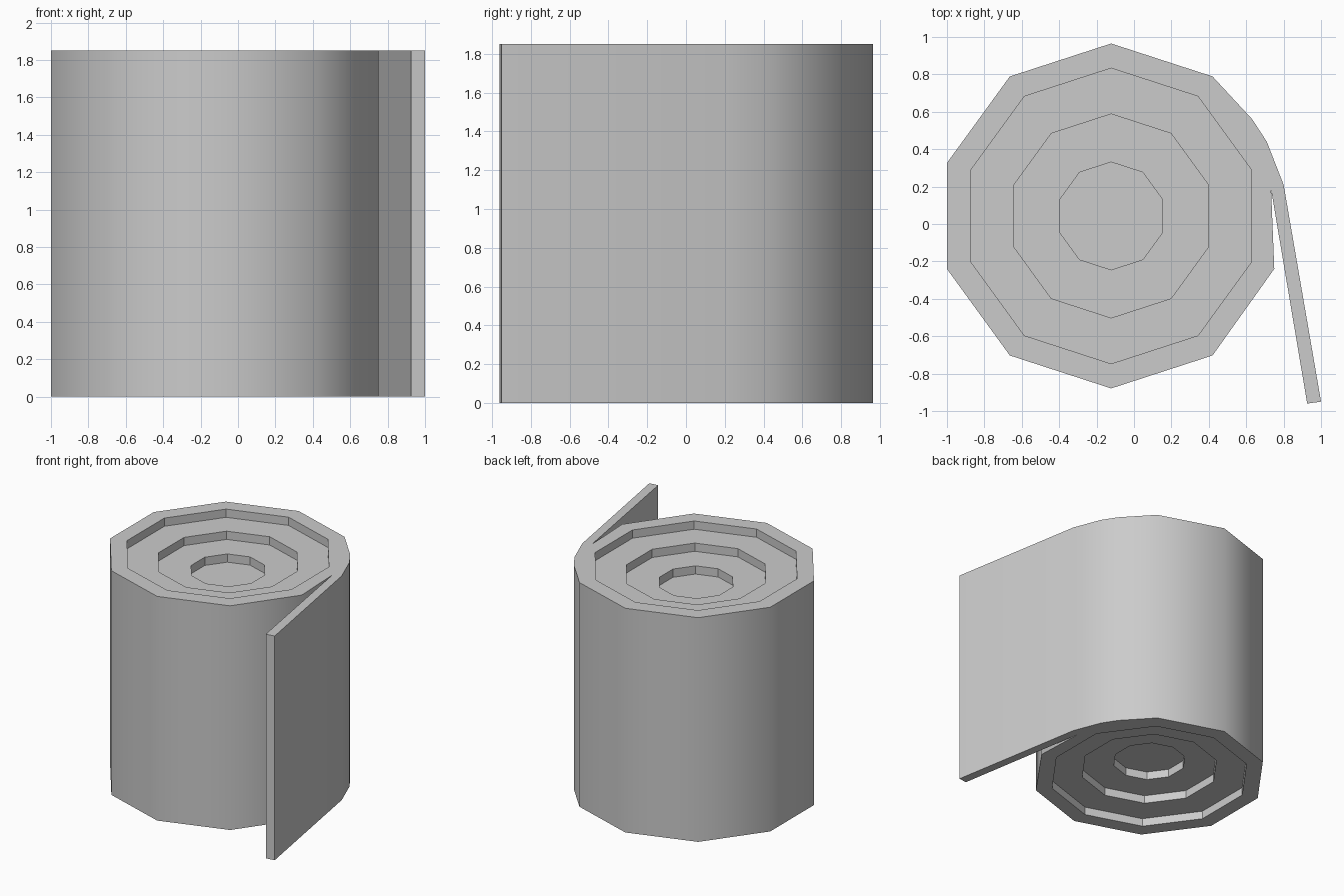
import bpy, bmesh
from math import radians, sin, cos, pi

if "Cube" in bpy.data.objects:
    bpy.data.objects.remove(bpy.data.objects["Cube"])

HEIGHT, STEP = 1.85, 0.068
CX, CY = -0.122, 0.043          # axis of the roll
RADII = [0.79, 0.545, 0.288]    # stepped recesses, outside to inside


def decagon(radius):
    return [(CX + radius * cos(pi / 2 + i * pi / 5),
             CY + radius * sin(pi / 2 + i * pi / 5)) for i in range(10)]


def add_loop(bm, points, z):
    verts = [bm.verts.new((x, y, z)) for x, y in points]
    edges = [bm.edges.new((verts[i - 1], verts[i])) for i in range(len(verts))]
    return verts, edges


def wall(bm, a, b, smooth=False):
    for i in range(len(a)):
        bm.faces.new((a[i - 1], a[i], b[i], b[i - 1])).smooth = smooth


# Outline: decagon whose right corner peels away into the loose sheet
loose_end = [(0.75, -0.24), (0.733, 0.185), (0.926, -0.96), (1.0, -0.95),
             (0.80, 0.21), (0.71, 0.44), (0.632, 0.56)]
outer = decagon(0.922)
outline = outer[:7] + loose_end + outer[9:]

bm = bmesh.new()
rims = []
for z, inward in ((0, 1), (HEIGHT, -1)):
    # Flat end of the outer layer, down to the first recess
    rim, rim_edges = add_loop(bm, outline, z)
    rims.append(rim)
    upper, upper_edges = add_loop(bm, decagon(RADII[0]), z)
    bmesh.ops.triangle_fill(bm, use_beauty=True, edges=rim_edges + upper_edges)
    # Stepped rings sinking towards the middle
    for i, radius in enumerate(RADII):
        depth = z + inward * STEP * (i + 1)
        lower, _ = add_loop(bm, decagon(radius), depth)
        wall(bm, upper, lower)
        if i + 1 < len(RADII):
            upper, _ = add_loop(bm, decagon(RADII[i + 1]), depth)
            wall(bm, lower, upper)
        else:
            bm.faces.new(lower)

# Smooth outer side of the roll and loose sheet
wall(bm, rims[0], rims[1], smooth=True)
bmesh.ops.recalc_face_normals(bm, faces=bm.faces)
for e in bm.edges:
    if len(e.link_faces) == 2 and e.calc_face_angle() > radians(45):
        e.smooth = False

mesh = bpy.data.meshes.new("paper_roll")
bm.to_mesh(mesh)
bm.free()
bpy.context.collection.objects.link(bpy.data.objects.new("paper_roll", mesh))
